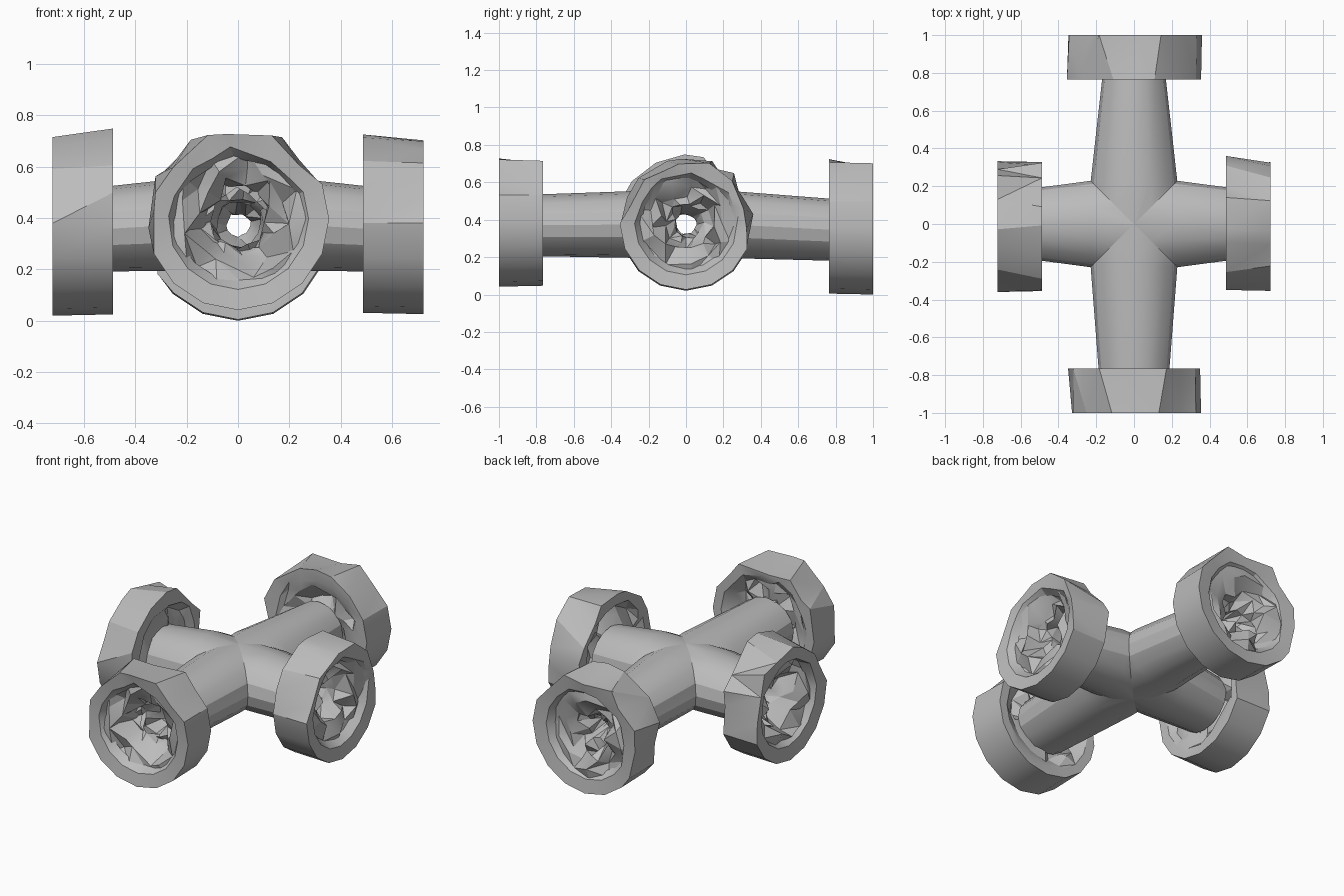
import bpy, bmesh, math, random
from mathutils import Matrix

if "Cube" in bpy.data.objects:
    bpy.data.objects.remove(bpy.data.objects["Cube"])

stone = bpy.data.materials.new("grey stone")
stone.use_nodes = True
stone.diffuse_color = (0.5, 0.5, 0.5, 1)
bsdf = stone.node_tree.nodes["Principled BSDF"]
bsdf.inputs["Base Color"].default_value = stone.diffuse_color
bsdf.inputs["Roughness"].default_value = 0.9
MID = 0.375


def skin(bm, rings):
    """Join successive rings of points into a band of quads."""
    rows = [[bm.verts.new(p) for p in ring] for ring in rings]
    for a, b in zip(rows, rows[1:]):
        n = len(a)
        for i in range(n):
            j = (i + 1) % n
            bm.faces.new((a[i], a[j], b[j], b[i]))


def finish(bm, name, angle):
    """Mitre an arm so that four meet in a cross, then turn it into place."""
    for side in (1, -1):
        geom = bm.verts[:] + bm.edges[:] + bm.faces[:]
        bmesh.ops.bisect_plane(bm, geom=geom, plane_co=(0, 0, 0),
                               plane_no=(-1, side, 0), clear_outer=True)
    bmesh.ops.recalc_face_normals(bm, faces=bm.faces)
    bm.transform(Matrix.Rotation(math.radians(angle), 4, "Z"))
    mesh = bpy.data.meshes.new(name)
    bm.to_mesh(mesh)
    bm.free()
    mesh.materials.append(stone)
    obj = bpy.data.objects.new(name, mesh)
    bpy.context.collection.objects.link(obj)
    bpy.ops.object.select_all(action="DESELECT")
    obj.select_set(True)
    bpy.context.view_layer.objects.active = obj
    bpy.ops.object.shade_smooth_by_angle(angle=math.radians(24))


def tube(name, angle, length, width, z_end):
    """Outer pipe, flared sideways where it meets the crossing."""
    rings = []
    for x, w, h, z in ((-0.3, 0.23, 0.18, MID), (0.22, 0.23, 0.18, MID),
                       (length - 0.2, width, 0.165, z_end)):
        rings.append([(x, w * math.cos(t), z + h * math.sin(t))
                      for t in (math.tau * i / 16 for i in range(16))])
    bm = bmesh.new()
    skin(bm, rings)
    finish(bm, name, angle)


def jagged(name, angle, length, z_end, profile, n, broken, seed):
    """Turned rings of (depth, radius, roughness, rough all round)."""
    rng = random.Random(seed)
    rings = []
    for depth, r, rough, everywhere in profile:
        z = z_end if depth < 0.25 else MID
        ring = []
        for i in range(n):
            t = math.tau * i / n
            crown = math.cos(t - math.radians(broken)) > 0.1
            amount = rough if everywhere or crown else 0
            rr = r + rng.uniform(-1.1, 0.4) * amount
            along = rng.uniform(-1, 1) * amount if everywhere else 0
            spin = t + rng.uniform(-0.15, 0.15) * (amount > 0)
            x = min(length, length - depth + along)
            ring.append((x, rr * math.cos(spin), z + rr * math.sin(spin)))
        rings.append(ring)
    bm = bmesh.new()
    skin(bm, rings)
    bmesh.ops.triangulate(bm, faces=bm.faces)
    finish(bm, name, angle)


def collar(name, angle, length, z_end, rad, broken, seed):
    """Ring with a smooth lower half and a broken crown."""
    profile = [(0.19, 0.12, 0.02, True), (0.18, 0.2, 0.05, True),
               (0.2, 0.26, 0.03, True), (0.233, 0.295, 0.02, False),
               (0.235, rad - 0.005, 0.04, False), (0, rad, 0.045, False),
               (0.012, 0.275, 0.02, False), (0.06, 0.24, 0.01, False)]
    jagged(name, angle, length, z_end, profile, 16, broken, seed)


def bore(name, angle, length, z_end, fill, throat, seed):
    """Crystalline rock funnel that narrows the tunnel behind the mouth."""
    profile = [(0.04, 0.275, 0.02, True), (fill * 0.35, 0.23, 0.05, True),
               (fill * 0.55, 0.18, 0.05, True), (fill, 0.135, 0.045, True),
               (fill + 0.05, throat + 0.03, 0.03, True), (fill + 0.15, throat, 0.01, True),
               (fill + 0.27, 0.12, 0.03, True), (length - 0.15, 0.14, 0.03, True),
               (length + 0.2, 0.14, 0, True)]
    jagged(name, angle, length, z_end, profile, 13, 90, seed)


# name, heading, reach, pipe end width and height, mouth height, collar radius,
# crown direction, depth of rock, throat radius
arms = [("front", -90, 1.0, 0.185, 0.37, 0.397, 0.355, 115, 0.2, 0.09),
        ("back", 90, 1.0, 0.165, 0.345, 0.36, 0.36, 60, 0.1, 0.05),
        ("left", 0, 0.722, 0.19, 0.357, 0.38, 0.354, 75, 0.14, 0.06),
        ("right", 180, 0.722, 0.19, 0.357, 0.38, 0.36, 105, 0.14, 0.06)]
for seed, (side, angle, length, width, z_tube, z_end, rad, broken, fill, throat) in enumerate(arms, 3):
    tube(side + "_tunnel", angle, length, width, z_tube)
    collar(side + "_collar", angle, length, z_end, rad, broken, seed)
    bore(side + "_rock_bore", angle, length, z_end, fill, throat, seed + 20)
